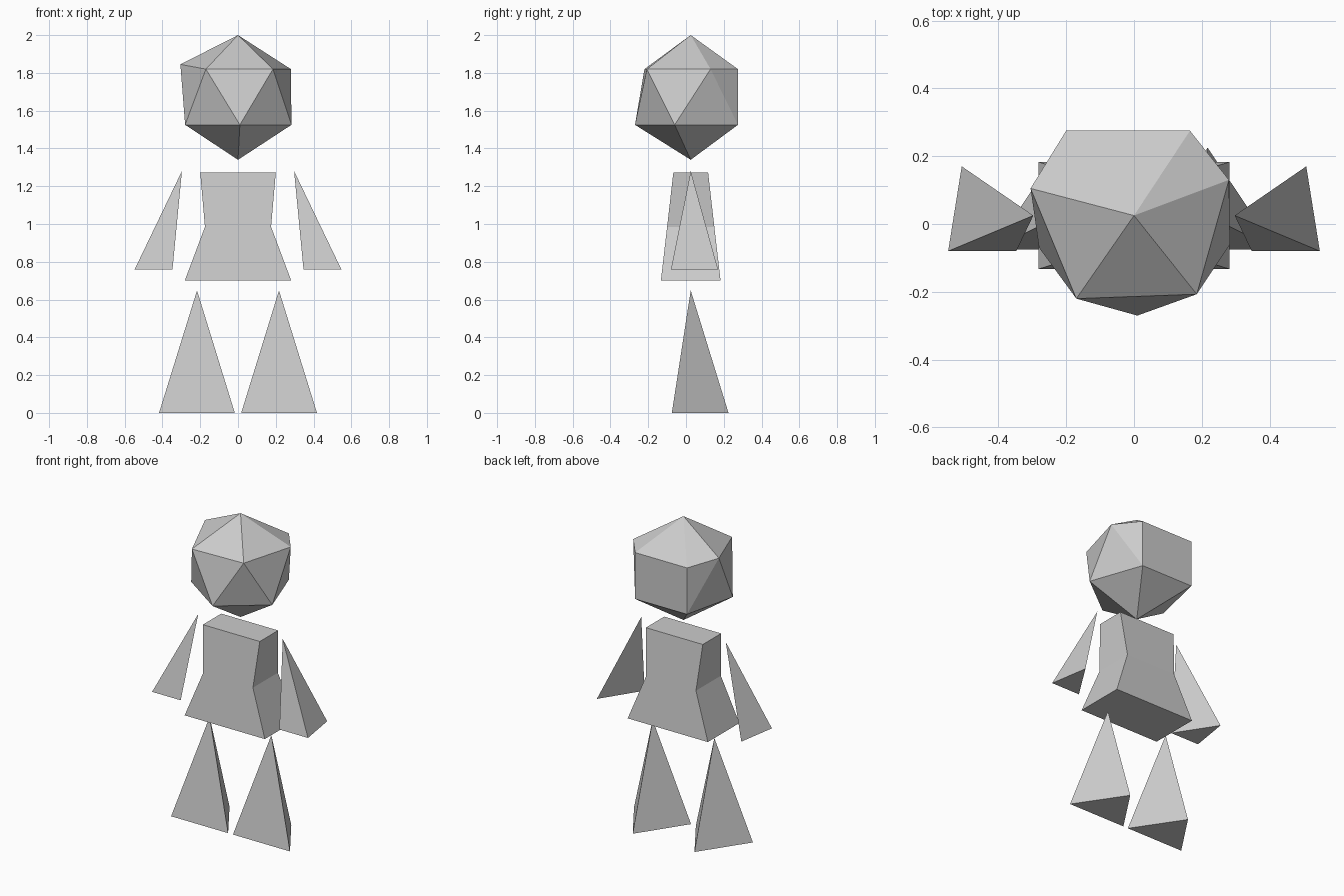
import bpy, bmesh

if "Cube" in bpy.data.objects:
    bpy.data.objects.remove(bpy.data.objects["Cube"])


def finish(name, bm):
    bmesh.ops.recalc_face_normals(bm, faces=bm.faces[:])
    mesh = bpy.data.meshes.new(name)
    bm.to_mesh(mesh)
    bm.free()
    obj = bpy.data.objects.new(name, mesh)
    bpy.context.collection.objects.link(obj)
    return obj


def hull(name, points, side=1):
    """Faceted solid around a few corner points; side=-1 mirrors it in x."""
    bm = bmesh.new()
    verts = [bm.verts.new((side * x, y, z)) for x, y, z in points]
    bmesh.ops.convex_hull(bm, input=verts)
    return finish(name, bm)


# Head: irregular icosahedron-like gem with a flat back
upper = [(-.305, .105, 1.845), (-.17, -.22, 1.82), (.185, -.207, 1.82),
         (.28, .13, 1.82), (.165, .275, 1.82), (-.2, .275, 1.82)]
lower = [(.01, -.27, 1.525), (.283, -.06, 1.525), (.165, .275, 1.525),
         (-.2, .275, 1.525), (-.28, -.07, 1.525)]
hull("head", [(0, .025, 2), (0, .025, 1.34)] + upper + lower)

# Torso: rectangular sections (z, half width, half depth), pinched at the waist
bm = bmesh.new()
rings = []
for z, w, d in [(.70, .282, .158), (.985, .175, .125), (1.273, .2, .092)]:
    rings.append([bm.verts.new((sx * w, .025 + sy * d, z))
                  for sx, sy in [(-1, -1), (1, -1), (1, 1), (-1, 1)]])
bm.faces.new(rings[0])
bm.faces.new(rings[-1])
for a, b in zip(rings, rings[1:]):
    for i in range(4):
        j = (i + 1) % 4
        bm.faces.new((a[i], a[j], b[j], b[i]))
finish("torso", bm)

# Arms and legs: slim three-sided pyramids, mirrored left and right
arm = [(.297, .025, 1.28), (.347, -.08, .758), (.548, -.08, .758), (.508, .17, .758)]
leg = [(.217, .025, .648), (.017, -.075, 0), (.418, -.075, 0), (.217, .225, 0)]
for label, side in [("right", 1), ("left", -1)]:
    hull(label + "_arm", arm, side)
    hull(label + "_leg", leg, side)
